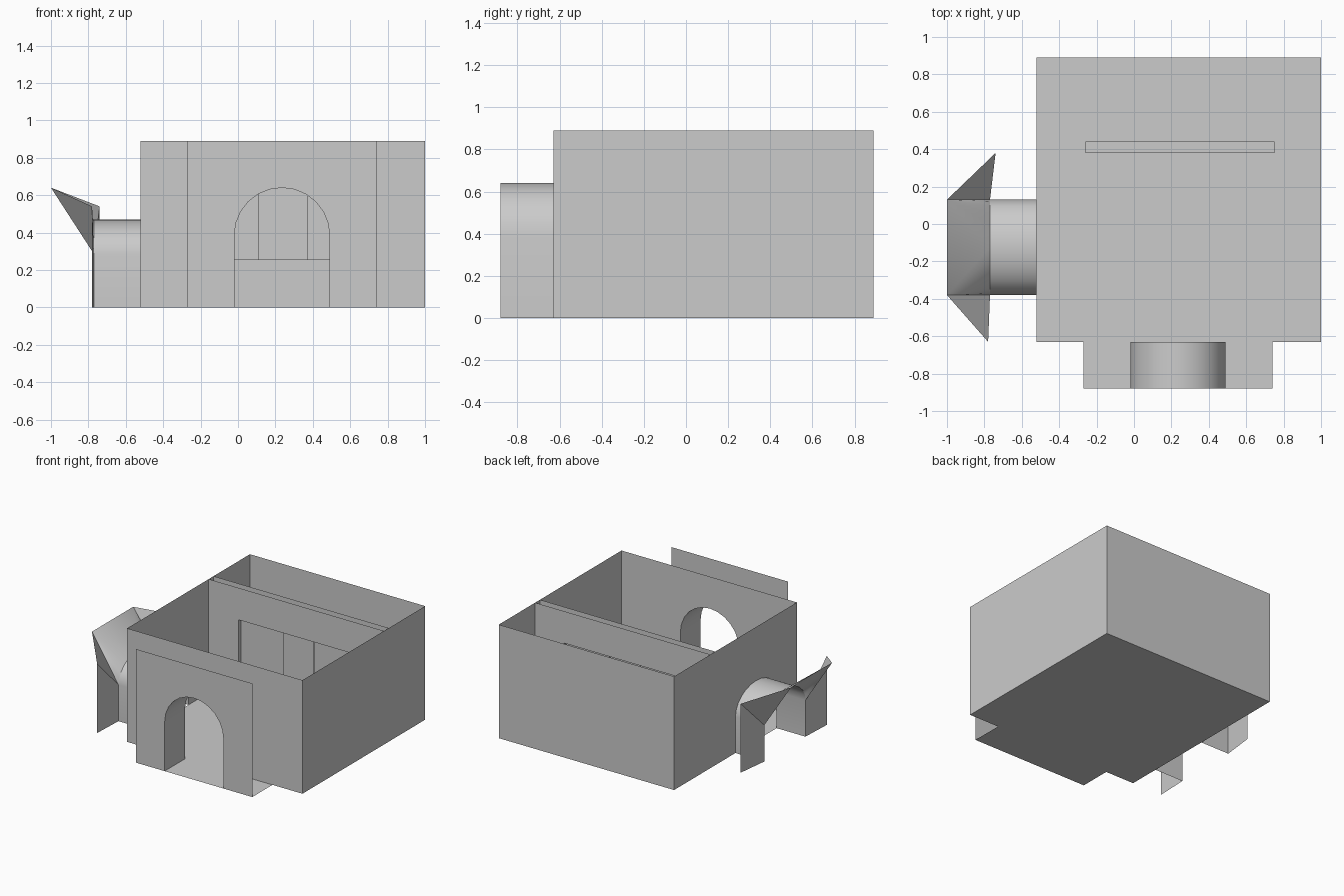
import bpy, math

if "Cube" in bpy.data.objects:
    bpy.data.objects.remove(bpy.data.objects["Cube"])

X0, X1, Y0, Y1, H = -0.52, 1.0, -0.63, 0.89, 0.89   # room bounds
SEG = 12


def build(name, verts, faces, smooth=False):
    me = bpy.data.meshes.new(name)
    me.from_pydata(verts, [], faces)
    me.update()
    if smooth:
        me.polygons.foreach_set("use_smooth", [True] * len(me.polygons))
        me.set_sharp_from_angle(angle=math.radians(40))
    ob = bpy.data.objects.new(name, me)
    bpy.context.collection.objects.link(ob)
    return ob


def sheet(name, pts):
    return build(name, pts, [list(range(len(pts)))])


def arch(center, half, spring, rise):
    """Arch outline (u, z) from one foot over the crown to the other."""
    pts = [(center - half, 0)]
    for i in range(SEG + 1):
        a = math.pi * (1 - i / SEG)
        pts.append((center + half * math.cos(a), spring + rise * math.sin(a)))
    return pts + [(center + half, 0)]


def arched_wall(name, u0, u1, outline, place):
    pts = [(u0, 0)] + outline + [(u1, 0), (u1, H), (u0, H)]
    return sheet(name, [place(u, z) for u, z in pts])


def tunnel(name, outline, place_a, place_b):
    n = len(outline)
    verts = [place_a(*p) for p in outline] + [place_b(*p) for p in outline]
    return build(name, verts, [(i, i + 1, n + i + 1, n + i) for i in range(n - 1)], True)


def at_y(y):
    return lambda u, z: (u, y, z)


def at_x(x):
    return lambda u, z: (x, u, z)


front_arch = arch(0.235, 0.255, 0.385, 0.255)
side_arch = arch(-0.125, 0.255, 0.285, 0.185)

# Floor including the entrance porch
sheet("floor", [(X0, Y0, 0), (-0.27, Y0, 0), (-0.27, -0.88, 0), (0.74, -0.88, 0),
                (0.74, Y0, 0), (X1, Y0, 0), (X1, Y1, 0), (X0, Y1, 0)])

# Outer walls (open top)
sheet("back_wall", [(X1, Y1, 0), (X0, Y1, 0), (X0, Y1, H), (X1, Y1, H)])
sheet("right_wall", [(X1, Y0, 0), (X1, Y1, 0), (X1, Y1, H), (X1, Y0, H)])
arched_wall("front_wall", X0, X1, front_arch, at_y(Y0))
arched_wall("left_wall", Y0, Y1, side_arch, at_x(X0))

# Front entrance: outer panel and arched passage
arched_wall("entrance_panel", -0.27, 0.74, front_arch, at_y(-0.88))
tunnel("entrance_passage", front_arch, at_y(-0.88), at_y(Y0))

# Side passage
tunnel("side_passage", side_arch, at_x(-0.77), at_x(X0))

# Flared hood around the side passage: legs, folded cheeks, leaning top
n = len(side_arch)
hood = [(-0.77, y, z) for y, z in side_arch]
hood += [(-0.78, -0.63, 0), (-0.78, -0.63, 0.54), (-1, -0.38, 0.64),
         (-1, 0.13, 0.64), (-0.74, 0.38, 0.54), (-0.74, 0.38, 0)]
a0, a1, a2, b2, b1, b0 = range(n, n + 6)
mid = n // 2
faces = [(a0, 0, 1), (a0, 1, a1), (a1, 1, a2),
         (b0, n - 2, n - 1), (b0, b1, n - 2), (b1, b2, n - 2), (a2, mid, b2)]
faces += [(a2, i, i + 1) for i in range(1, mid)]
faces += [(b2, i, i + 1) for i in range(mid, n - 2)]
build("side_hood", hood, faces, True)

# Inner partition: two skins with a wide window and its reveal
wx0, wx1, wz0, wz1, pa, pb = -0.26, 0.75, 0.255, 0.64, 0.38, 0.44
verts, faces = [], []
for y in (pa, pb):
    verts += [(X0, y, 0), (X1, y, 0), (X1, y, H), (X0, y, H),
              (wx0, y, wz0), (wx1, y, wz0), (wx1, y, wz1), (wx0, y, wz1)]
for i in range(4):
    j = (i + 1) % 4
    faces += [(i, j, 4 + j, 4 + i), (8 + i, 12 + i, 12 + j, 8 + j),
              (4 + i, 4 + j, 12 + j, 12 + i)]
build("partition", verts, faces)

# Window panes
xs = [wx0, 0.11, 0.375, wx1]
for k, y in enumerate((0.41, 0.40, 0.41)):
    sheet("window_pane_%d" % (k + 1), [(xs[k], y, wz0), (xs[k + 1], y, wz0),
                                       (xs[k + 1], y, wz1), (xs[k], y, wz1)])
